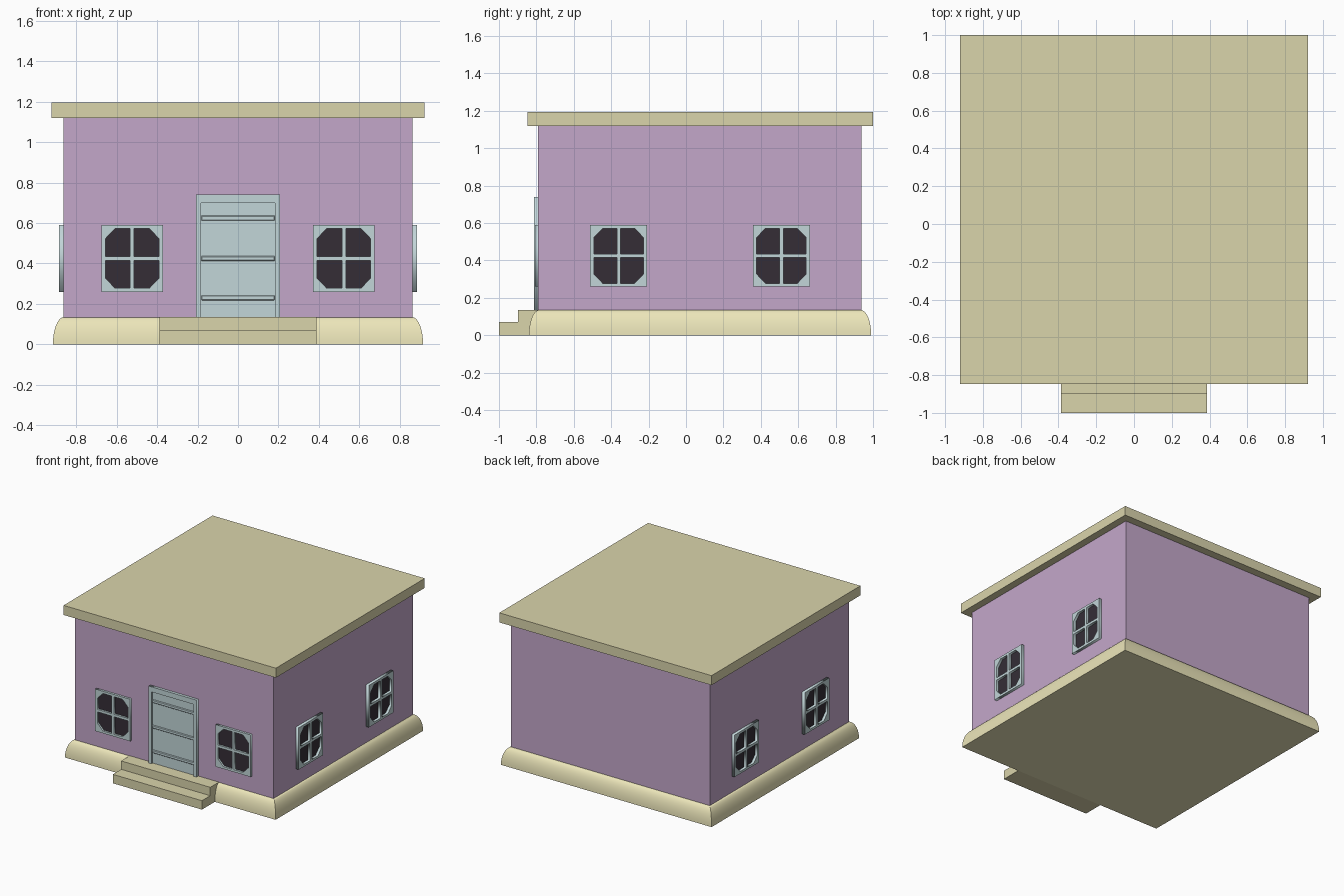
import bpy, bmesh
from math import pi, sin, cos

if "Cube" in bpy.data.objects:
    bpy.data.objects.remove(bpy.data.objects["Cube"])


def material(name, rgb):
    m = bpy.data.materials.new(name)
    m.diffuse_color = (*rgb, 1)
    m.use_nodes = True
    m.node_tree.nodes["Principled BSDF"].inputs["Base Color"].default_value = m.diffuse_color
    return m


CREAM = material("cream", (0.70, 0.66, 0.41))
PALE = material("pale_cream", (0.84, 0.79, 0.49))
LILAC = material("lilac", (0.55, 0.39, 0.59))
TRIM = material("pale_blue", (0.54, 0.67, 0.69))
GLASS = material("dark_glass", (0.035, 0.027, 0.037))


def box(name, lo, hi, mat):
    bpy.ops.mesh.primitive_cube_add(size=1, location=[(a + b) / 2 for a, b in zip(lo, hi)])
    o = bpy.context.object
    o.name = name
    o.scale = [b - a for a, b in zip(lo, hi)]
    bpy.ops.object.transform_apply(location=False, rotation=False, scale=True)
    o.data.materials.append(mat)
    return o


def plate(name, outlines, depth, loc, turn, mat):
    """Flat upright plate with holes; first outline is the outside."""
    c = bpy.data.curves.new(name, 'CURVE')
    c.dimensions = '2D'
    c.fill_mode = 'BOTH'
    c.extrude = depth / 2
    for pts in outlines:
        s = c.splines.new('POLY')
        s.points.add(len(pts) - 1)
        for p, (x, y) in zip(s.points, pts):
            p.co = (x, y, 0, 1)
        s.use_cyclic_u = True
    o = bpy.data.objects.new(name, c)
    bpy.context.collection.objects.link(o)
    o.location = loc
    o.rotation_euler = (pi / 2, 0, turn)
    c.materials.append(mat)
    bpy.ops.object.select_all(action='DESELECT')
    o.select_set(True)
    bpy.context.view_layer.objects.active = o
    bpy.ops.object.convert(target='MESH')
    return bpy.context.object


# Walls and roof slab
box("walls", (-0.863, -0.79, 0.1), (0.863, 0.937, 1.13), LILAC)
box("roof", (-0.922, -0.847, 1.12), (0.922, 1.0, 1.195), CREAM)

# Plinth with rounded, mitred moulding
bm = bmesh.new()
rings = []
for i in range(11):
    a = i / 10 * pi / 2
    d, z = 0.055 * cos(a), 0.135 * sin(a)
    x, y0, y1 = 0.86 + d, -0.785 - d, 0.935 + d
    rings.append([bm.verts.new((px, py, z)) for px, py in
                  ((-x, y0), (x, y0), (x, y1), (-x, y1))])
for r, s in zip(rings, rings[1:]):
    for k in range(4):
        n = (k + 1) % 4
        bm.faces.new((r[k], r[n], s[n], s[k]))
bm.faces.new(rings[0][::-1])
bm.faces.new(rings[-1])
me = bpy.data.meshes.new("plinth")
bm.to_mesh(me)
bm.free()
plinth = bpy.data.objects.new("plinth", me)
bpy.context.collection.objects.link(plinth)
me.materials.append(PALE)
bpy.ops.object.select_all(action='DESELECT')
plinth.select_set(True)
bpy.context.view_layer.objects.active = plinth
bpy.ops.object.shade_smooth_by_angle()

# Entrance steps
box("lower_step", (-0.387, -1.0, 0), (0.387, -0.79, 0.07), CREAM)
box("upper_step", (-0.387, -0.897, 0.065), (0.387, -0.78, 0.136), CREAM)

# Door: frame, leaf and cross rails
plate("door_frame", [[(-0.208, 0.135), (-0.183, 0.135), (-0.183, 0.7), (0.183, 0.7),
                      (0.183, 0.135), (0.208, 0.135), (0.208, 0.74), (-0.208, 0.74)]],
      0.025, (0, -0.80, 0), 0, TRIM)
box("door_leaf", (-0.184, -0.797, 0.135), (0.184, -0.78, 0.701), TRIM)
for z in (0.23, 0.424, 0.624):
    rail = box("door_rail", (-0.183, -0.805, z - 0.012), (0.183, -0.79, z + 0.012), TRIM)
    b = rail.modifiers.new("bevel", 'BEVEL')
    b.width = 0.004
    b.segments = 1

# Windows: outer frame with four chamfered panes
outer = [(-0.152, -0.165), (0.152, -0.165), (0.152, 0.165), (-0.152, 0.165)]
pane = [(0.01, 0.01), (0.132, 0.01), (0.132, 0.098), (0.085, 0.147), (0.01, 0.147)]
outlines = [outer] + [[(x * sx, y * sy) for x, y in pane] for sx in (1, -1) for sy in (1, -1)]
glass = [[(x * 0.9, y * 0.92) for x, y in outer]]


def window(loc, turn, normal, out):
    at = lambda t: [p + n * t for p, n in zip(loc, normal)]
    plate("window_frame", outlines, out, at(out / 2), turn, TRIM)
    plate("window_glass", glass, 0.006, at(0), turn, GLASS)


for s in (-1, 1):
    window((s * 0.523, -0.79, 0.425), 0, (0, -1, 0), 0.018)
    for y in (-0.36, 0.51):
        window((s * 0.863, y, 0.425), s * pi / 2, (s, 0, 0), 0.023)
